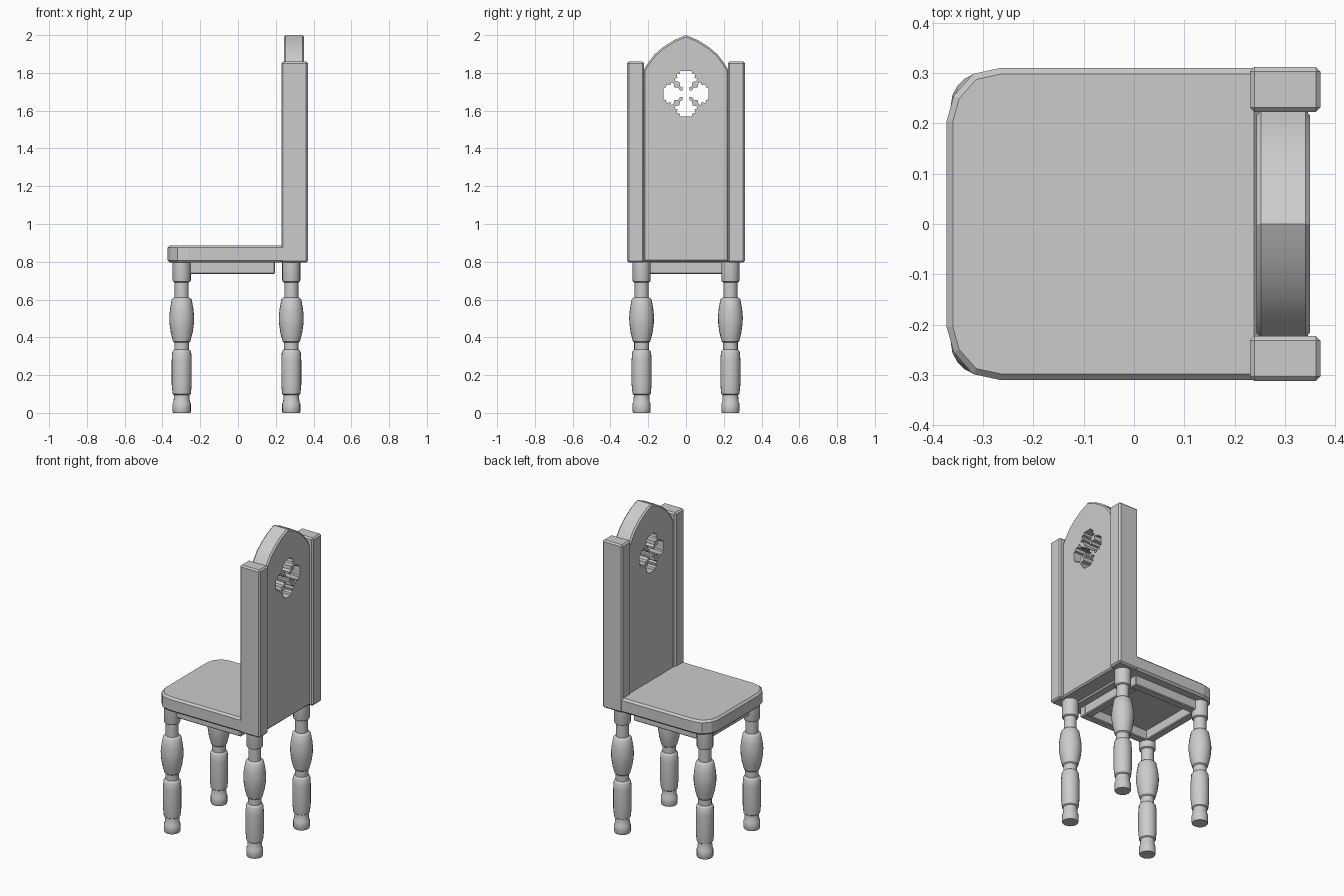
import bpy, bmesh
from mathutils import Vector

cube = bpy.data.objects.get("Cube")
if cube:
    bpy.data.objects.remove(cube, do_unlink=True)

GREY = (0.6, 0.6, 0.6, 1)
mat = bpy.data.materials.new("plain_grey")
mat.use_nodes = True
mat.diffuse_color = GREY
mat.node_tree.nodes["Principled BSDF"].inputs["Base Color"].default_value = GREY


def finish(name, bm):
    bmesh.ops.recalc_face_normals(bm, faces=bm.faces)
    mesh = bpy.data.meshes.new(name)
    bm.to_mesh(mesh)
    bm.free()
    mesh.materials.append(mat)
    obj = bpy.data.objects.new(name, mesh)
    bpy.context.collection.objects.link(obj)
    return obj


def smooth(obj, angle=0.6):
    bpy.ops.object.select_all(action='DESELECT')
    obj.select_set(True)
    bpy.context.view_layer.objects.active = obj
    bpy.ops.object.shade_smooth_by_angle(angle=angle)


def prism(name, outline, axis, low, high, bevel=0.0):
    """Extrude a 2D outline along x or z and chamfer both rims."""
    bm = bmesh.new()
    place = (lambda p: (low, *p)) if axis == 'x' else (lambda p: (*p, low))
    base = bm.faces.new([bm.verts.new(place(p)) for p in outline])
    move = Vector((high - low, 0, 0) if axis == 'x' else (0, 0, high - low))
    top = bmesh.ops.extrude_face_region(bm, geom=[base], use_keep_orig=True)["geom"]
    bmesh.ops.translate(bm, vec=move, verts=[v for v in top if isinstance(v, bmesh.types.BMVert)])
    bmesh.ops.recalc_face_normals(bm, faces=bm.faces)
    if bevel:
        i = 0 if axis == 'x' else 2
        rims = [e for e in bm.edges if abs(e.verts[0].co[i] - e.verts[1].co[i]) < 1e-5]
        bmesh.ops.bevel(bm, geom=rims, offset=bevel, segments=1, affect='EDGES')
    return finish(name, bm)


def block(name, x, y, z, bevel):
    bm = bmesh.new()
    bmesh.ops.create_cube(bm, size=1)
    for v in bm.verts:
        v.co = [r[0] if c < 0 else r[1] for c, r in zip(v.co, (x, y, z))]
    bmesh.ops.bevel(bm, geom=bm.edges[:], offset=bevel, segments=1, affect='EDGES')
    return finish(name, bm)


def turned(name, profile, x, y, sides=20):
    """Lathe a radius/height profile around a vertical axis."""
    bm = bmesh.new()
    pts = [(0, profile[0][1])] + profile + [(0, profile[-1][1])]
    vs = [bm.verts.new((r, 0, z)) for r, z in pts]
    edges = [bm.edges.new(pair) for pair in zip(vs, vs[1:])]
    bmesh.ops.spin(bm, geom=vs + edges, cent=(0, 0, 0), axis=(0, 0, 1),
                   angle=6.283185307, steps=sides)
    bmesh.ops.remove_doubles(bm, verts=bm.verts, dist=0.0005)
    bmesh.ops.translate(bm, vec=(x, y, 0), verts=bm.verts)
    return finish(name, bm)


# Seat with clipped front corners
half = [(0.25, 0.31), (-0.265, 0.31), (-0.32, 0.298), (-0.358, 0.255), (-0.372, 0.205)]
prism("seat", half + [(x, -y) for x, y in reversed(half)], 'z', 0.795, 0.887, 0.012)

# Back posts
for side, y in (("left", (0.222, 0.312)), ("right", (-0.312, -0.222))):
    block("back_post_" + side, (0.23, 0.37), y, (0.795, 1.86), 0.009)

# Arched back panel
arch = [(0.225, 0.8), (0.225, 1.815), (0.2, 1.855), (0.165, 1.9), (0.12, 1.938), (0.06, 1.975)]
panel = prism("back_panel", arch + [(0, 2.0)] + [(-y, z) for y, z in reversed(arch)],
              'x', 0.243, 0.35, 0.009)

# Pierced cross ornament, one half-arm mirrored and turned four times
half_arm = [(0.12, 0.03), (0.107, 0.033), (0.102, 0.05), (0.083, 0.045), (0.078, 0.06),
            (0.066, 0.056), (0.062, 0.034), (0.04, 0.032), (0.032, 0.017)]
quarter = half_arm + [(0.018, 0.018)] + [(b, a) for a, b in reversed(half_arm)]
cross = []
for turn in range(4):
    cross += quarter
    quarter = [(-b, a) for a, b in quarter]
cutter = prism("cross_cutter", [(y, z + 1.69) for y, z in cross], 'x', 0.1, 0.5)
cutter.hide_render = True
cut = panel.modifiers.new("cross_opening", 'BOOLEAN')
cut.operation = 'DIFFERENCE'
cut.solver = 'EXACT'
cut.object = cutter
bpy.context.view_layer.objects.active = panel
bpy.ops.object.modifier_apply(modifier=cut.name)
bpy.data.objects.remove(cutter, do_unlink=True)
smooth(panel, 0.45)

# Apron frame under the seat
for side, s in (("left", 1), ("right", -1)):
    block("side_rail_" + side, (-0.31, 0.195), sorted((s * 0.2, s * 0.25)), (0.735, 0.8), 0.005)
block("front_rail", (-0.31, -0.26), (-0.205, 0.205), (0.735, 0.8), 0.005)
block("rear_rail", (0.145, 0.195), (-0.205, 0.205), (0.735, 0.8), 0.005)

# Turned legs
leg = [(0.045, 0), (0.048, 0.006), (0.048, 0.05), (0.043, 0.058), (0.041, 0.095),
       (0.048, 0.1), (0.053, 0.15), (0.053, 0.28), (0.05, 0.322), (0.045, 0.33),
       (0.039, 0.335), (0.039, 0.372), (0.046, 0.378), (0.058, 0.425), (0.065, 0.475),
       (0.066, 0.51), (0.062, 0.55), (0.053, 0.6), (0.046, 0.608), (0.037, 0.612),
       (0.037, 0.69), (0.046, 0.695), (0.048, 0.702), (0.048, 0.8)]
for end, x in (("front", -0.298), ("back", 0.282)):
    for side, y in (("left", 0.235), ("right", -0.235)):
        smooth(turned(f"{end}_leg_{side}", leg, x, y))
